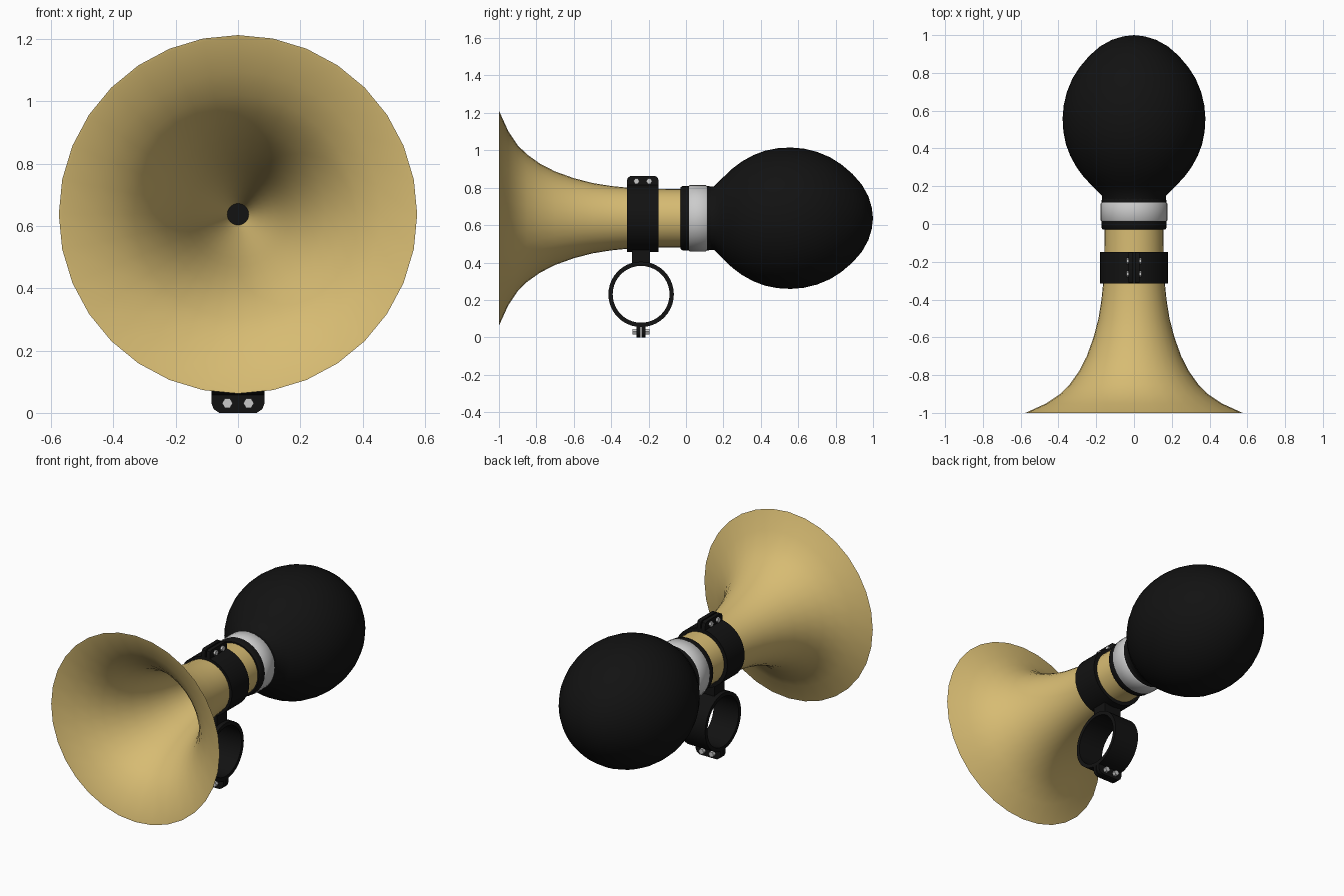
import bpy, bmesh, math
from mathutils import Vector

if "Cube" in bpy.data.objects:
    bpy.data.objects.remove(bpy.data.objects["Cube"])

AXIS_Z = 0.637          # height of the horn axis
CY, CZ = -0.24, 0.23    # centre of the handlebar ring


def material(name, rgb):
    m = bpy.data.materials.new(name)
    m.diffuse_color = (*rgb, 1)
    m.use_nodes = True
    m.node_tree.nodes["Principled BSDF"].inputs["Base Color"].default_value = m.diffuse_color
    return m


BRASS = material("brass", (0.68, 0.50, 0.17))
BLACK = material("black_rubber", (0.006, 0.006, 0.006))
STEEL = material("steel", (0.55, 0.55, 0.55))


def finish(name, bm, mat, angle=40, bevel=0):
    bmesh.ops.recalc_face_normals(bm, faces=bm.faces)
    me = bpy.data.meshes.new(name)
    bm.to_mesh(me)
    bm.free()
    ob = bpy.data.objects.new(name, me)
    bpy.context.collection.objects.link(ob)
    me.materials.append(mat)
    if bevel:
        b = ob.modifiers.new("bevel", 'BEVEL')
        b.width, b.segments, b.limit_method = bevel, 2, 'ANGLE'
    bpy.ops.object.select_all(action='DESELECT')
    bpy.context.view_layer.objects.active = ob
    ob.select_set(True)
    bpy.ops.object.shade_smooth_by_angle(angle=math.radians(angle))
    return ob


def lathe(name, profile, mat, centre=(0, 0, AXIS_Z), axis='Y', sides=32, closed=False, **kw):
    """Revolve (position along axis, radius) points round the given axis."""
    bm = bmesh.new()
    rings = []
    for t, r in profile:
        ring = []
        for i in range(1 if r == 0 else sides):
            a = 2 * math.pi * i / sides
            u, v = r * math.cos(a), r * math.sin(a)
            p = (u, t, v) if axis == 'Y' else (t, u, v)
            ring.append(bm.verts.new(Vector(centre) + Vector(p)))
        rings.append(ring)
    pairs = list(zip(rings, rings[1:]))
    if closed:
        pairs.append((rings[-1], rings[0]))
    for a, b in pairs:
        for i in range(sides):
            quad = [a[i % len(a)], a[(i + 1) % len(a)], b[(i + 1) % len(b)], b[i % len(b)]]
            bm.faces.new(list(dict.fromkeys(quad)))
    return finish(name, bm, mat, **kw)


def prism(name, outline, direction, mat, **kw):
    """Extrude a flat outline along a direction."""
    bm = bmesh.new()
    face = bm.faces.new([bm.verts.new(p) for p in outline])
    out = bmesh.ops.extrude_face_region(bm, geom=[face])
    verts = [g for g in out['geom'] if isinstance(g, bmesh.types.BMVert)]
    bmesh.ops.translate(bm, verts=verts, vec=direction)
    return finish(name, bm, mat, **kw)


def bolt(name, centre, axis, length, radius):
    h = length / 2
    lathe(name, [(-h, 0), (-h, radius), (h, radius), (h, 0)], STEEL, centre, axis, sides=6, angle=30)


# Horn: flared outside, thin lip, inner funnel narrowing to the throat
lathe("horn_bell", [
    (0.02, 0.155), (-0.14, 0.157), (-0.3, 0.162), (-0.4, 0.172), (-0.5, 0.188), (-0.6, 0.214),
    (-0.7, 0.25), (-0.78, 0.291), (-0.85, 0.341), (-0.9, 0.39), (-0.95, 0.465), (-1.0, 0.575),
    (-0.998, 0.565), (-0.95, 0.457), (-0.9, 0.382), (-0.85, 0.333), (-0.78, 0.281), (-0.7, 0.238),
    (-0.6, 0.198), (-0.5, 0.167), (-0.4, 0.141), (-0.3, 0.115), (-0.2, 0.088), (-0.1, 0.061),
    (0.0, 0.034)], BRASS, angle=60)
lathe("horn_throat", [(-0.002, 0), (-0.002, 0.036), (0.015, 0.036), (0.015, 0)], BLACK)

# Rubber squeeze bulb with its neck collar and steel band
lathe("squeeze_bulb", [
    (0.10, 0), (0.10, 0.168), (0.15, 0.17), (0.2, 0.22), (0.25, 0.267), (0.3, 0.304), (0.36, 0.337),
    (0.42, 0.36), (0.49, 0.374), (0.56, 0.378), (0.63, 0.372), (0.7, 0.355), (0.77, 0.326),
    (0.83, 0.288), (0.89, 0.237), (0.94, 0.18), (0.975, 0.117), (0.993, 0.058), (1.0, 0)],
    BLACK, sides=48, angle=60)
lathe("bulb_collar", [
    (-0.03, 0.15), (-0.03, 0.164), (-0.022, 0.171), (0.0, 0.173), (0.12, 0.172),
    (0.155, 0.165), (0.155, 0.15)], BLACK, closed=True)
lathe("steel_band", [
    (0.014, 0.165), (0.014, 0.172), (0.02, 0.177), (0.106, 0.177), (0.113, 0.172), (0.113, 0.165)],
    STEEL, closed=True)

# Clamp round the horn, ring round the handlebar, block between them
lathe("horn_clamp", [(-0.315, 0.154), (-0.315, 0.18), (-0.147, 0.18), (-0.147, 0.154)],
      BLACK, closed=True)
lathe("handlebar_ring", [(-0.085, 0.152), (-0.085, 0.175), (0.085, 0.175), (0.085, 0.152)],
      BLACK, (0, CY, CZ), 'X', sides=40, closed=True)
prism("clamp_link", [(x, y, 0.385) for x, y in
                     ((-0.06, -0.29), (0.06, -0.29), (0.06, -0.192), (-0.06, -0.192))],
      (0, 0, 0.09), BLACK)

# Paired bolt ears: top pair faces sideways, bottom pair faces front and back
for s, side, end in ((-1, "left", "front"), (1, "right", "back")):
    ear = [(-0.315, 0.79), (-0.147, 0.79), (-0.147, 0.84), (-0.152, 0.855), (-0.165, 0.862),
           (-0.297, 0.862), (-0.31, 0.855), (-0.315, 0.84)]
    prism("top_ear_" + side, [(s * 0.004, y, z) for y, z in ear], (s * 0.024, 0, 0), BLACK)
    ear = [(-0.085, 0.068), (0.085, 0.068), (0.085, 0.03), (0.078, 0.012), (0.06, 0.0),
           (-0.06, 0.0), (-0.078, 0.012), (-0.085, 0.03)]
    prism("bottom_ear_" + end, [(x, CY + s * 0.003, z) for x, z in ear], (0, s * 0.021, 0), BLACK)
    for n, o in ((1, -0.034), (2, 0.034)):
        bolt(f"top_bolt_{side}_{n}", (s * 0.034, -0.231 + o, 0.835), 'X', 0.014, 0.016)
        bolt(f"bottom_bolt_{end}_{n}", (o, CY + s * 0.034, 0.031), 'Y', 0.022, 0.017)
